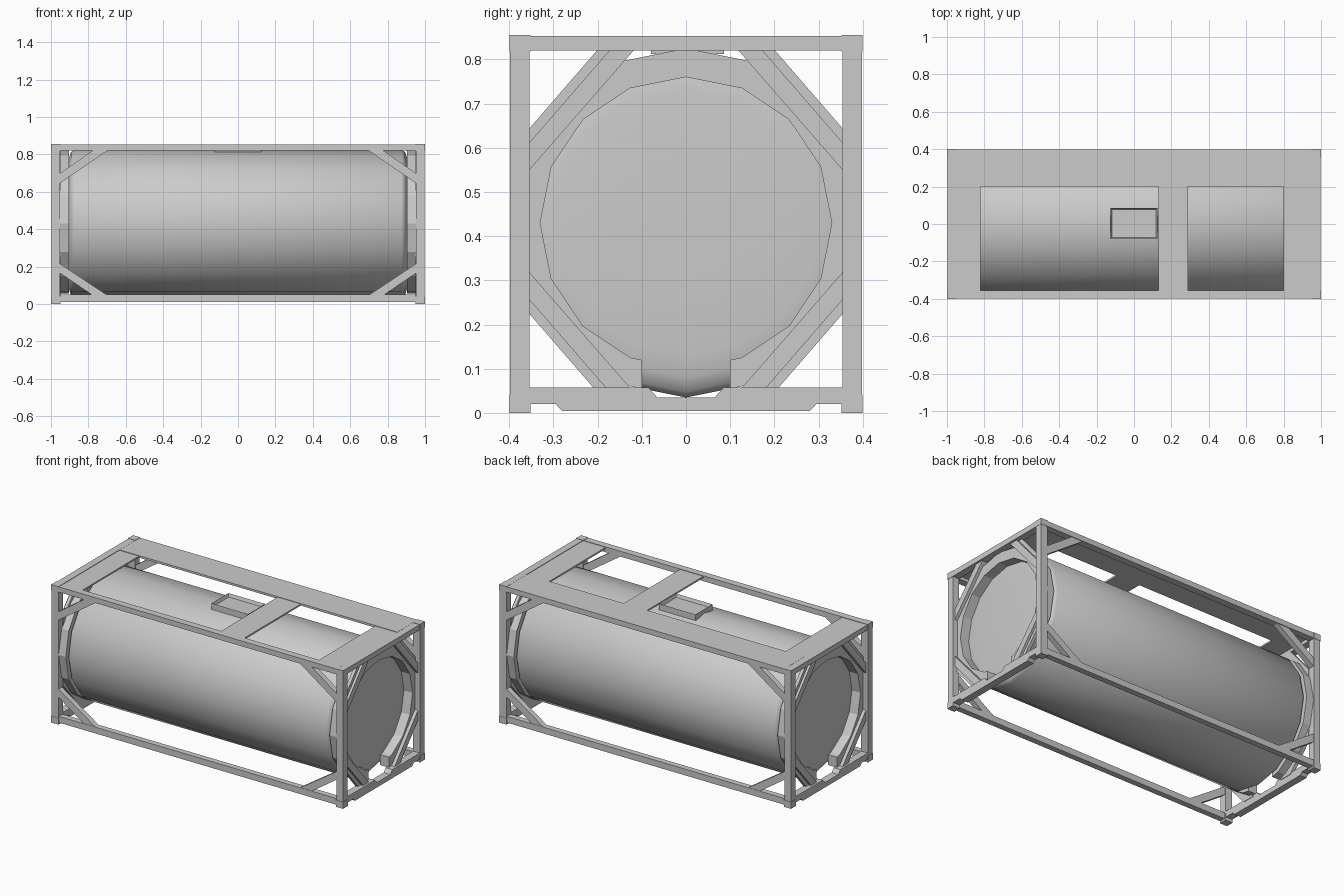
import bpy, bmesh
from math import sin, cos, pi

if "Cube" in bpy.data.objects:
    bpy.data.objects.remove(bpy.data.objects["Cube"])

ZC, R, N = 0.43, 0.395, 16      # tank axis height, radius, sides


def finish(name, bm, smooth=False):
    bmesh.ops.recalc_face_normals(bm, faces=bm.faces)
    me = bpy.data.meshes.new(name)
    bm.to_mesh(me)
    bm.free()
    for p in me.polygons:
        p.use_smooth = smooth
    ob = bpy.data.objects.new(name, me)
    bpy.context.collection.objects.link(ob)
    return ob


def mirror(ob, x=True, y=False):
    m = ob.modifiers.new("mirror", 'MIRROR')
    m.use_axis = (x, y, False)
    return ob


def prism(name, pts, axis, a, b):
    """Extrude a 2D outline along x (outline in y,z), y (x,z) or z (x,y)."""
    place = {'x': lambda p, t: (t, p[0], p[1]),
             'y': lambda p, t: (p[0], t, p[1]),
             'z': lambda p, t: (p[0], p[1], t)}[axis]
    bm = bmesh.new()
    lo = [bm.verts.new(place(p, a)) for p in pts]
    hi = [bm.verts.new(place(p, b)) for p in pts]
    n = len(pts)
    bm.faces.new(lo)
    bm.faces.new(hi)
    for i in range(n):
        j = (i + 1) % n
        bm.faces.new((lo[i], lo[j], hi[j], hi[i]))
    return finish(name, bm)


def box(name, x0, x1, y0, y1, z0, z1):
    return prism(name, [(x0, y0), (x1, y0), (x1, y1), (x0, y1)], 'z', z0, z1)


# Tank vessel: revolved profile with rounded heads
half = [(0.875, R), (0.893, 0.382), (0.904, 0.35), (0.909, 0.30), (0.913, 0.15)]
profile = [(-x, r) for x, r in reversed(half)] + half
bm = bmesh.new()
rings = [[bm.verts.new((x, r * sin(2 * pi * k / N), ZC + r * cos(2 * pi * k / N)))
          for k in range(N)] for x, r in profile]
for a, b in zip(rings, rings[1:]):
    for k in range(N):
        j = (k + 1) % N
        bm.faces.new((a[k], a[j], b[j], b[k]))
bm.faces.new(rings[0])
bm.faces.new(rings[-1])
finish("tank_vessel", bm, smooth=True)


# End collars: 16-sided rings left open at the bottom
def arc(r):
    pts = [(r * sin(2 * pi * k / N), ZC - r * cos(2 * pi * k / N)) for k in range(1, N)]
    y1, z1 = pts[0]
    z = ZC - r + (z1 - ZC + r) * 0.1 / y1
    return [(0.1, z)] + pts + [(-0.1, z)]


mirror(prism("end_collar", arc(R) + arc(0.33)[::-1], 'x', 0.904, 0.965))

# Corner posts and corner castings
mirror(box("corner_post", 0.953, 0.998, 0.354, 0.398, 0.03, 0.83), y=True)
mirror(box("bottom_casting", 0.95, 1.0, 0.352, 0.4, 0.0, 0.04), y=True)
mirror(box("top_casting", 0.95, 1.0, 0.352, 0.4, 0.818, 0.855), y=True)

# Long rails
mirror(box("top_rail", -0.95, 0.95, 0.355, 0.398, 0.82, 0.853), False, True)
mirror(box("bottom_rail", -0.95, 0.95, 0.36, 0.396, 0.011, 0.05), False, True)

# End beams, the bottom one with a stepped underside and a centre notch
mirror(box("top_end_beam", 0.953, 0.998, -0.353, 0.353, 0.82, 0.853))
side = [(0.28, 0.004), (0.295, 0.02), (0.354, 0.02), (0.354, 0.057),
        (0.085, 0.057), (0.065, 0.035)]
mirror(prism("bottom_end_beam", side + [(-y, z) for y, z in reversed(side)],
             'x', 0.953, 0.998))

# Diagonal braces on the ends: web plus outer flange, above and below
for label, f in (("upper", lambda z: z), ("lower", lambda z: 0.868 - z)):
    web = [(0.172, 0.822), (0.356, 0.61), (0.356, 0.548), (0.117, 0.822)]
    flange = [(0.2, 0.822), (0.356, 0.642), (0.356, 0.61), (0.172, 0.822)]
    for part, pts, x0, x1 in (("web", web, 0.95, 0.985), ("flange", flange, 0.95, 0.97)):
        mirror(prism(f"{label}_end_brace_{part}", [(y, f(z)) for y, z in pts],
                     'x', x0, x1), y=True)

# Diagonal braces on the long sides
mirror(prism("upper_side_brace", [(0.955, 0.643), (0.955, 0.696), (0.775, 0.822),
                                  (0.695, 0.822)], 'y', 0.36, 0.394), y=True)
mirror(prism("lower_side_brace", [(0.955, 0.218), (0.955, 0.167), (0.78, 0.048),
                                  (0.70, 0.048)], 'y', 0.36, 0.394), y=True)

# Walkway plates on the roof
box("rear_walkway", -0.952, 0.952, 0.2, 0.398, 0.84, 0.853)
for name, x0, x1 in (("left_walkway", -0.954, -0.82), ("middle_walkway", 0.13, 0.29),
                     ("right_walkway", 0.80, 0.954)):
    box(name, x0, x1, -0.356, 0.2, 0.84, 0.85)

# Hatch tray with a raised rim
bm = bmesh.new()
bmesh.ops.create_cube(bm, size=1)
for v in bm.verts:
    v.co = (v.co.x * 0.25, 0.003 + v.co.y * 0.165, 0.831 + v.co.z * 0.038)
top = max(bm.faces, key=lambda fc: fc.calc_center_median().z)
bmesh.ops.inset_region(bm, faces=[top], thickness=0.01)
for v in top.verts:
    v.co.z -= 0.02
finish("hatch_tray", bm)
